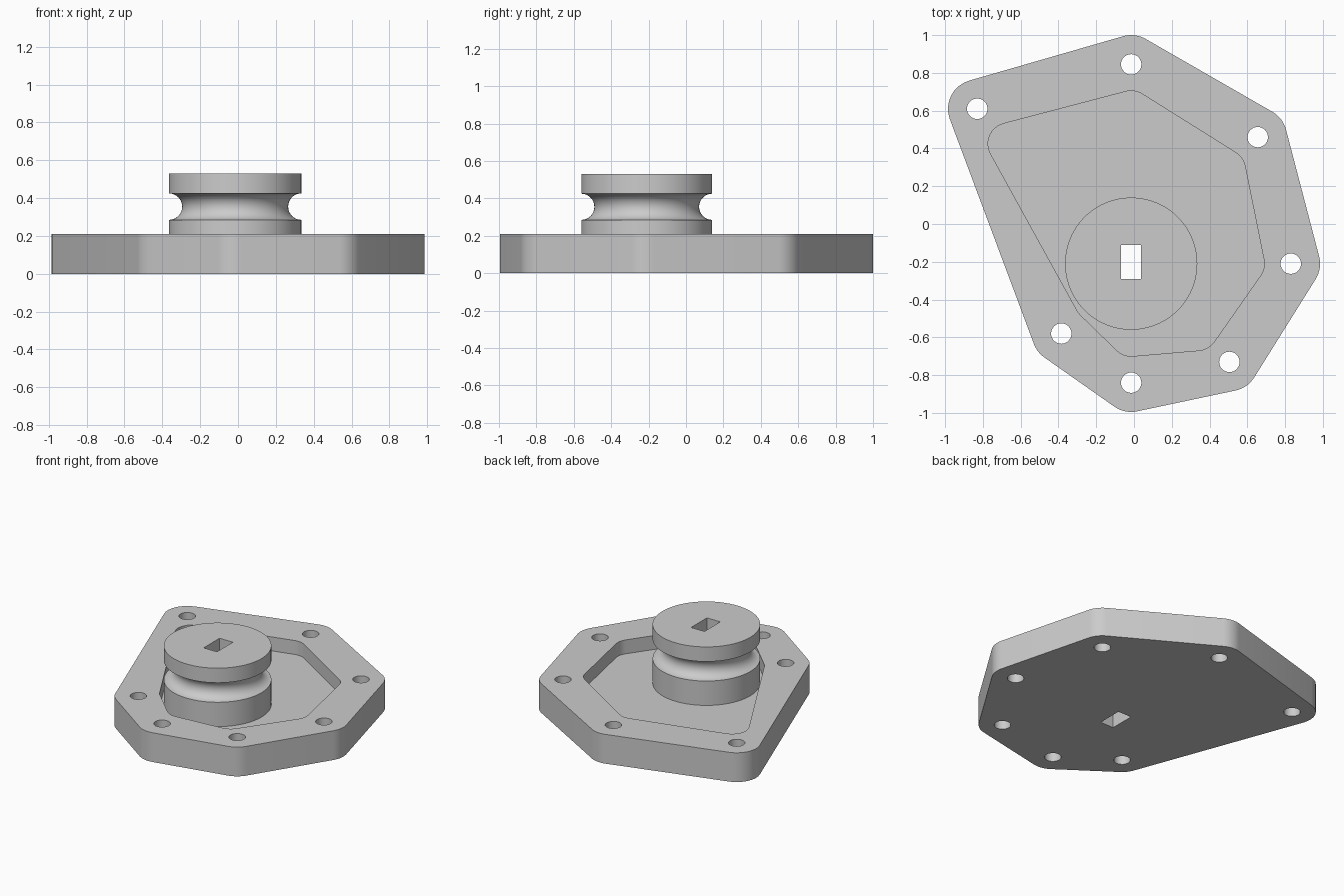
import bpy, bmesh, math
from mathutils import Vector

if "Cube" in bpy.data.objects:
    bpy.data.objects.remove(bpy.data.objects["Cube"])

PLATE_TOP, FLOOR, HUB_TOP = 0.21, 0.11, 0.53
HUB = Vector((-0.015, -0.21))
HUB_R, GROOVE_R, GROOVE_Z = 0.35, 0.07, 0.355

grey = bpy.data.materials.new("plain grey")
grey.use_nodes = True
colour = (0.6, 0.6, 0.6, 1)
grey.diffuse_color = colour
grey.node_tree.nodes["Principled BSDF"].inputs["Base Color"].default_value = colour


def make_object(name, bm):
    bmesh.ops.recalc_face_normals(bm, faces=bm.faces)
    mesh = bpy.data.meshes.new(name)
    bm.to_mesh(mesh)
    bm.free()
    mesh.materials.append(grey)
    obj = bpy.data.objects.new(name, mesh)
    bpy.context.collection.objects.link(obj)
    return obj


def prism(name, outline, bottom, top):
    bm = bmesh.new()
    face = bm.faces.new([bm.verts.new((x, y, bottom)) for x, y in outline])
    ext = bmesh.ops.extrude_face_region(bm, geom=[face])["geom"]
    verts = [v for v in ext if isinstance(v, bmesh.types.BMVert)]
    bmesh.ops.translate(bm, vec=(0, 0, top - bottom), verts=verts)
    return make_object(name, bm)


def rounded_outline(centres, radius, steps=8):
    """Wrap a band around equal circles listed clockwise."""
    points = []
    n = len(centres)
    for i, (x, y) in enumerate(centres):
        (px, py), (nx, ny) = centres[i - 1], centres[(i + 1) % n]
        start = math.atan2(y - py, x - px) + math.pi / 2
        turn = (start - math.atan2(ny - y, nx - x) - math.pi / 2) % math.tau
        for k in range(steps + 1):
            a = start - turn * k / steps
            points.append((x + radius * math.cos(a), y + radius * math.sin(a)))
    return points


def circle(x, y, radius, sides):
    return [(x + radius * math.cos(math.tau * k / sides),
             y + radius * math.sin(math.tau * k / sides)) for k in range(sides)]


def cut(target, cutter):
    cutter.hide_render = True
    mod = target.modifiers.new("cut", "BOOLEAN")
    mod.operation = "DIFFERENCE"
    mod.solver = "EXACT"
    mod.object = cutter
    bpy.context.view_layer.objects.active = target
    bpy.ops.object.modifier_apply(modifier=mod.name)


# Bolt positions set the outer outline; the pocket has its own corners
bolts = [(-0.015, 0.845), (0.655, 0.46), (0.83, -0.21), (0.505, -0.73),
         (-0.015, -0.84), (-0.385, -0.58), (-0.83, 0.61)]
pocket_corners = [(-0.015, 0.595), (0.48, 0.285), (0.58, -0.21), (0.335, -0.56),
                  (-0.015, -0.59), (-0.205, -0.405), (-0.663, 0.425)]

# Plate
plate = prism("base_plate", rounded_outline(bolts, 0.155), 0, PLATE_TOP)

# Grooved hub, turned around its axis
profile = [(0, FLOOR - 0.01), (HUB_R, FLOOR - 0.01)]
for k in range(17):
    a = math.pi * k / 16
    profile.append((HUB_R - GROOVE_R * math.sin(a), GROOVE_Z - GROOVE_R * math.cos(a)))
profile += [(HUB_R, HUB_TOP), (0, HUB_TOP)]
bm = bmesh.new()
ring = [bm.verts.new((HUB.x + r, HUB.y, z)) for r, z in profile]
edges = [bm.edges.new(pair) for pair in zip(ring, ring[1:])]
bmesh.ops.spin(bm, geom=ring + edges, cent=(HUB.x, HUB.y, 0), axis=(0, 0, 1),
               angle=math.tau, steps=96)
bmesh.ops.remove_doubles(bm, verts=bm.verts, dist=0.0001)
hub = make_object("grooved_hub", bm)

# Pocket, bolt holes and the rectangular slot through hub and plate
cutters = [prism("pocket_cutter", rounded_outline(pocket_corners, 0.11), FLOOR, 0.4)]
cutters += [prism("bolt_hole_cutter", circle(x, y, 0.054, 32), -0.1, 0.4) for x, y in bolts]
slot = prism("slot_cutter", [(HUB.x + sx * 0.053, HUB.y + 0.008 + sy * 0.09)
             for sx, sy in ((-1, -1), (1, -1), (1, 1), (-1, 1))], -0.1, 0.7)
cutters.append(slot)
for cutter in cutters:
    cut(plate, cutter)
cut(hub, slot)
for cutter in cutters:
    bpy.data.objects.remove(cutter)

# Smooth the rounded walls, keep the rims sharp
for obj in bpy.context.selected_objects:
    obj.select_set(False)
for obj in (plate, hub):
    obj.select_set(True)
bpy.context.view_layer.objects.active = plate
bpy.ops.object.shade_smooth_by_angle(angle=math.radians(30))
